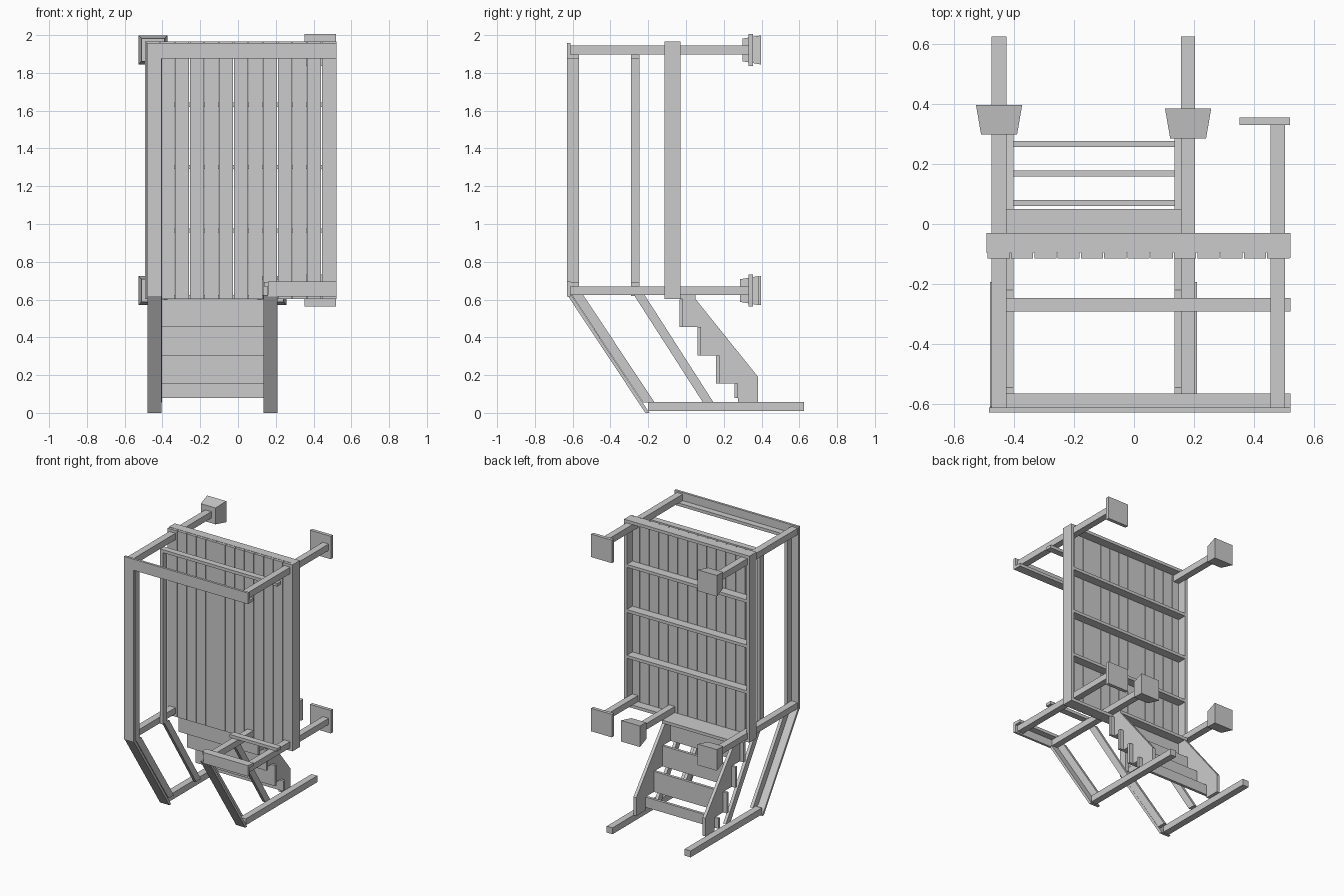
import bpy
import math

if "Cube" in bpy.data.objects:
    bpy.data.objects.remove(bpy.data.objects["Cube"])

wood = bpy.data.materials.new("grey_timber")
wood.diffuse_color = (0.6, 0.6, 0.6, 1)
wood.use_nodes = True
wood.node_tree.nodes["Principled BSDF"].inputs["Base Color"].default_value = wood.diffuse_color


def mesh(name, verts, faces):
    me = bpy.data.meshes.new(name)
    me.from_pydata(verts, [], faces)
    me.materials.append(wood)
    ob = bpy.data.objects.new(name, me)
    bpy.context.collection.objects.link(ob)
    return ob


def prism(name, profile, x0, x1):
    """Extrude a counter-clockwise (y, z) profile along x."""
    n = len(profile)
    verts = [(x, y, z) for x in (x0, x1) for y, z in profile]
    faces = [tuple(range(n - 1, -1, -1)), tuple(range(n, 2 * n))]
    faces += [(i, (i + 1) % n, n + (i + 1) % n, n + i) for i in range(n)]
    return mesh(name, verts, faces)


def box(name, x, y, z):
    return prism(name, [(y[0], z[0]), (y[1], z[0]), (y[1], z[1]), (y[0], z[1])], *x)


def frustum(name, cx, cz, y0, y1, h0, h1):
    ring = [(-1, -1), (1, -1), (1, 1), (-1, 1)]
    verts = [(cx + a * h, y, cz + b * h) for y, h in ((y0, h0), (y1, h1)) for a, b in ring]
    faces = [(0, 1, 2, 3), (7, 6, 5, 4)]
    faces += [((i + 1) % 4, i, 4 + i, 4 + (i + 1) % 4) for i in range(4)]
    return mesh(name, verts, faces)


def slanted(name, x, top, bottom):
    """Slanted bar between two (y0, y1, z) level cuts."""
    return prism(name, [(bottom[0], bottom[2]), (bottom[1], bottom[2]),
                        (top[1], top[2]), (top[0], top[2])], *x)


LOW, HIGH = (0.625, 0.67), (1.898, 1.945)      # post heights
LEFT, MID, RIGHT = (-0.475, -0.425), (0.157, 0.204), (0.455, 0.503)

# Deck boards
pitch = 1.01 / 13
for i in range(13):
    x = -0.49 + i * pitch
    box("deck_board", (x + 0.002, x + pitch - 0.002), (-0.115, -0.095), (0.603, 1.965))

# Deck frame: side rims, end rims and joists
for x in (-0.492, 0.5):
    box("side_rim", (x, x + 0.022), (-0.114 if x > 0 else -0.096, -0.03), (0.603, 1.967))
for z in (0.603, 0.955, 1.29, 1.62, 1.945):
    box("joist", (-0.47, 0.5), (-0.095, -0.03), (z, z + 0.022))

# Posts with their feet
for x, z, kind in ((LEFT, LOW, 0), (LEFT, HIGH, 0), (MID, LOW, 1),
                   (RIGHT, LOW, 2), (RIGHT, HIGH, 2)):
    cx, cz = sum(x) / 2, sum(z) / 2
    box("post", x, (-0.612, 0.33), z)
    if kind == 2:
        box("foot_plate", (0.352, 0.52), (0.33, 0.355), (cz - 0.084, cz + 0.084))
    else:
        d = 0.012 * kind
        frustum("foot_block", cx, cz, 0.298 - d, 0.397 - d, 0.06, 0.077)

# Railing boards, outer and inner rows
for y in ((-0.612, -0.566), (-0.292, -0.246)):
    box("upper_rail", (-0.425, 0.522), y, (1.876, 1.898))
    box("side_rail", (-0.425, -0.402), y, (0.62, 1.898))
    box("lower_rail", (0.137, 0.522), y, (0.67, 0.692))

# Railing caps
cap = (-0.629, -0.612)
box("upper_cap", (-0.405, 0.522), cap, (1.876, 1.957))
box("side_cap", (-0.483, -0.405), cap, (0.62, 1.957))
box("lower_cap", (0.16, 0.522), cap, (0.615, 0.695))

# Stair rails on both sides
for post, inner, capx in ((LEFT, (-0.425, -0.402), (-0.48, -0.405)),
                          (MID, (0.135, 0.158), (0.135, 0.21))):
    box("ground_rail", post, (-0.2, 0.625), (0.01, 0.057))
    slanted("stair_cap", capx, (-0.629, -0.608, 0.625), (-0.215, -0.194, 0.0))
    slanted("outer_stair_rail", inner, (-0.606, -0.545, 0.625), (-0.227, -0.166, 0.055))
    slanted("inner_stair_rail", inner, (-0.276, -0.22, 0.625), (0.09, 0.146, 0.055))

# Stringers with step cuts
steps = [(-0.018, 0.603), (-0.018, 0.455), (0.08, 0.455), (0.08, 0.305), (0.178, 0.305),
         (0.178, 0.155), (0.275, 0.155), (0.275, 0.057), (0.382, 0.057),
         (0.382, 0.19), (0.05, 0.603)]
for x in (-0.425, 0.135):
    prism("stringer", steps, x, x + 0.023)

# Stair treads and landing header
for y, z0, z1 in ((-0.035, 0.455, 0.6), (0.06, 0.305, 0.455),
                  (0.158, 0.155, 0.305), (0.256, 0.08, 0.155)):
    box("tread", (-0.455, 0.188), (y, y + 0.02), (z0, z1))
box("landing_header", (-0.425, 0.158), (-0.03, 0.05), (0.603, 0.625))
